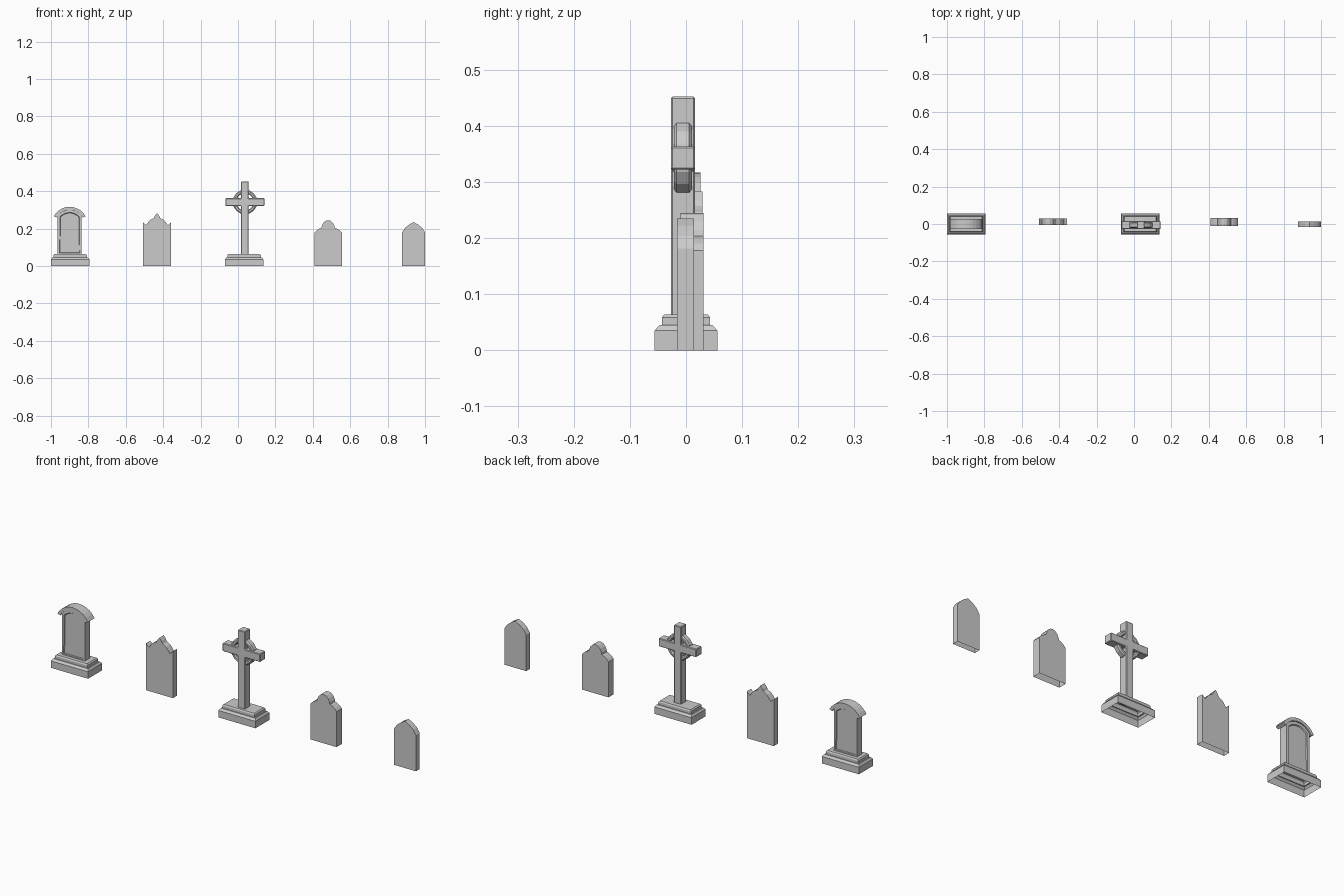
import bpy, bmesh
from math import sin, cos, pi, radians

if "Cube" in bpy.data.objects:
    bpy.data.objects.remove(bpy.data.objects["Cube"])


def finish(bm, name, bevel=0):
    bmesh.ops.recalc_face_normals(bm, faces=bm.faces)
    me = bpy.data.meshes.new(name)
    bm.to_mesh(me)
    bm.free()
    ob = bpy.data.objects.new(name, me)
    bpy.context.collection.objects.link(ob)
    if bevel:
        m = ob.modifiers.new("edge_chamfer", 'BEVEL')
        m.width, m.segments, m.limit_method = bevel, 1, 'ANGLE'
    return ob


def mirrored(half):
    """Full outline from its right half, listed bottom to top."""
    return half + [(-x, z) for x, z in reversed(half) if x > 1e-6]


def slab(name, outline, cx, y0, y1, panel=False, open_bottom=True, bevel=0):
    """Extrude an x/z outline from y0 to y1, with no underside."""
    bm = bmesh.new()
    front = [bm.verts.new((cx + x, y0, z)) for x, z in outline]
    back = [bm.verts.new((cx + x, y1, z)) for x, z in outline]
    faces = [bm.faces.new(front), bm.faces.new(back[::-1])]
    n = len(outline)
    for i in range(n - 1 if open_bottom else n):
        j = (i + 1) % n
        bm.faces.new((front[i], back[i], back[j], front[j]))
    bmesh.ops.recalc_face_normals(bm, faces=bm.faces)
    if panel:
        for f in faces:
            bmesh.ops.inset_region(bm, faces=[f], thickness=0.014, use_boundary=True)
            bmesh.ops.inset_region(bm, faces=[f], thickness=0.003, depth=-0.005)
    return finish(bm, name, bevel)


def plinth(name, cx):
    """Stepped base, hollow underneath and open where the stone stands."""
    rings = [(.103, .056, 0), (.103, .056, .035), (.096, .047, .045), (.09, .043, .045),
             (.09, .043, .058), (.085, .039, .064), (.015, .015, .064)]
    bm = bmesh.new()
    prev = None
    for hx, hy, z in rings:
        cur = [bm.verts.new((cx + sx * hx, sy * hy, z))
               for sx, sy in ((-1, -1), (1, -1), (1, 1), (-1, 1))]
        if prev:
            for i in range(4):
                j = (i + 1) % 4
                bm.faces.new((prev[i], prev[j], cur[j], cur[i]))
        prev = cur
    return finish(bm, name)


def arc(r, cz, a0, a1, n):
    return [(r * cos(radians(a0 + (a1 - a0) * i / n)),
             cz + r * sin(radians(a0 + (a1 - a0) * i / n))) for i in range(n + 1)]


# Arched headstone: plinth, panelled body and curved hood
plinth("arched_stone_base", -0.897)
body = [(-.064, .06), (.064, .06)]
body = [(.064, .06)] + arc(.0825, .218, 39, 141, 8) + [(-.064, .06)]
slab("arched_stone_body", body, -0.9, -.021, .021, panel=True)
hood = arc(.0968, .2202, 29, 151, 10) + arc(.081, .2202, 151, 29, 10)
slab("arched_stone_hood", hood, -0.9, -.026, .026, open_bottom=False)

# Plain headstones with shaped tops
slab("horned_headstone", mirrored([
    (.075, 0), (.075, .235), (.058, .219), (.048, .233), (.037, .246), (.025, .252),
    (.017, .257), (.012, .268), (0, .283)]), -0.433, -.005, .029)
slab("shouldered_headstone", mirrored([
    (.073, 0), (.073, .178), (.062, .190), (.047, .200), (.036, .204), (.034, .214),
    (.026, .230), (.014, .242), (0, .245)]), 0.482, -.010, .031)
slab("pointed_headstone", mirrored([
    (.061, 0), (.061, .181), (.046, .204), (.024, .222), (0, .235)]), 0.939, -.016, .014)

# Ringed cross on a plinth
plinth("cross_base", 0.033)
slab("cross_shaft", mirrored([
    (.020, .06), (.020, .322), (.105, .322), (.105, .363), (.020, .363), (.020, .452)]),
    0.037, -.027, .016, bevel=0.003)

# Ring around the crossing, chamfered section swept about y
bm = bmesh.new()
section = [(.046, -.011), (.051, -.016), (.060, -.016), (.066, -.011),
           (.066, .011), (.060, .016), (.051, .016), (.046, .011)]
N = 16
rows = [[bm.verts.new((.037 + r * cos(2 * pi * k / N), -.0055 + y,
                       .343 + r * sin(2 * pi * k / N))) for r, y in section]
        for k in range(N)]
for k in range(N):
    a, b = rows[k], rows[(k + 1) % N]
    for i in range(len(section)):
        j = (i + 1) % len(section)
        bm.faces.new((a[i], a[j], b[j], b[i]))
finish(bm, "cross_ring")
